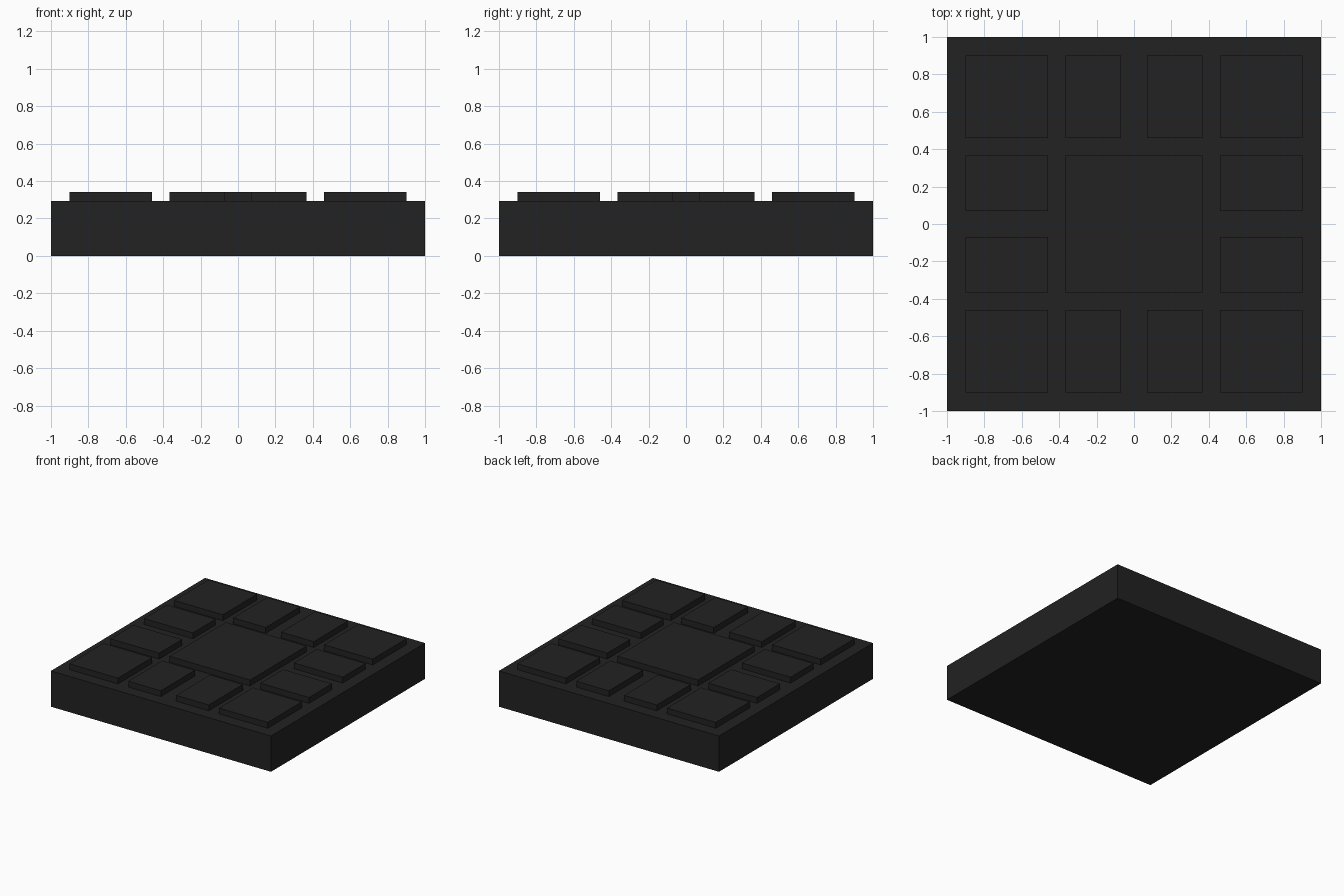
import bpy

cube = bpy.data.objects.get("Cube")
if cube:
    bpy.data.objects.remove(cube, do_unlink=True)

# One dark colour for the whole model
black = bpy.data.materials.new("charcoal black")
black.use_nodes = True
colour = (0.016, 0.016, 0.016, 1.0)
black.diffuse_color = colour
bsdf = next(n for n in black.node_tree.nodes if n.type == 'BSDF_PRINCIPLED')
bsdf.inputs["Base Color"].default_value = colour

BASE_TOP, PAD_TOP = 0.294, 0.342
INNER = 0.366                   # half width of the centre pad
OUTER = (0.46, 0.902)           # span of the outer ring of pads
SIDE = (0.07, INNER)            # span of the pads beside each midline


def box(name, xs, ys, zs):
    """Flat-faced box spanning the given ranges."""
    spans = (xs, ys, zs)
    bpy.ops.mesh.primitive_cube_add(size=1, location=[(a + b) / 2 for a, b in spans])
    ob = bpy.context.object
    ob.name = ob.data.name = name
    ob.scale = [b - a for a, b in spans]
    bpy.ops.object.transform_apply(location=False, rotation=False, scale=True)
    ob.data.materials.append(black)
    return ob


def signed(span, s):
    """Mirror a range to the chosen side of the axis."""
    return tuple(sorted(s * v for v in span))


# Base slab and large centre pad
box("base_slab", (-1, 1), (-1, 1), (0, BASE_TOP))
PAD_Z = (BASE_TOP, PAD_TOP)
box("centre_pad", (-INNER, INNER), (-INNER, INNER), PAD_Z)

# Ring of pads, repeated in each quadrant
for sx, side in ((1, "left"), (-1, "right")):
    for sy, end in ((1, "back"), (-1, "front")):
        where = f"{end}_{side}"
        box(f"corner_pad_{where}", signed(OUTER, sx), signed(OUTER, sy), PAD_Z)
        box(f"end_pad_{where}", signed(SIDE, sx), signed(OUTER, sy), PAD_Z)
        box(f"side_pad_{where}", signed(OUTER, sx), signed(SIDE, sy), PAD_Z)
